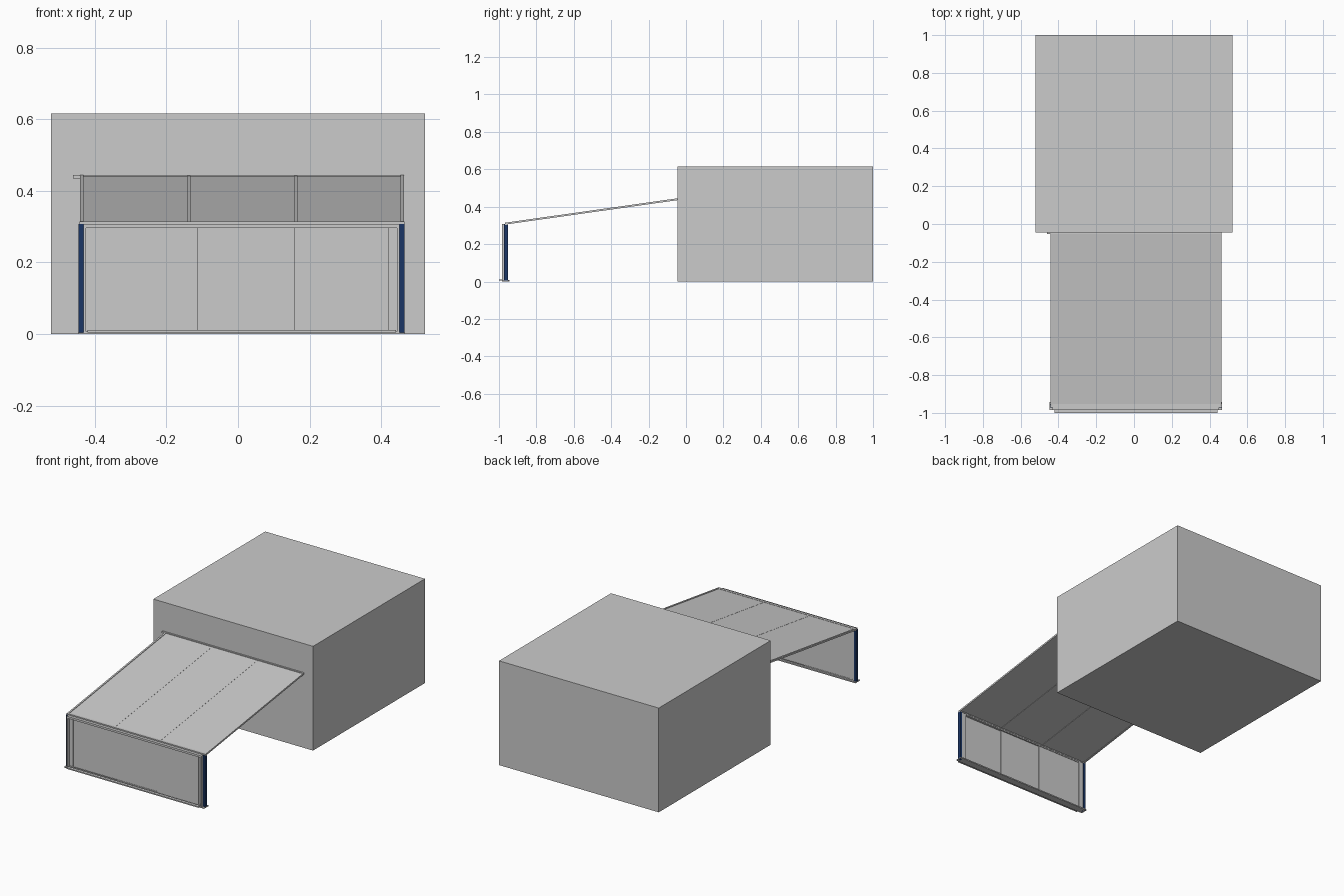
import bpy, bmesh

if "Cube" in bpy.data.objects:
    bpy.data.objects.remove(bpy.data.objects["Cube"])

navy = bpy.data.materials.new("navy")
navy.diffuse_color = (0.01, 0.035, 0.13, 1)
navy.use_nodes = True
navy.node_tree.nodes["Principled BSDF"].inputs["Base Color"].default_value = navy.diffuse_color


def prism(name, x0, x1, profile, mat=None):
    """Extrude a (y, z) profile from x0 to x1."""
    bm = bmesh.new()
    face = bm.faces.new([bm.verts.new((x0, y, z)) for y, z in profile])
    ext = bmesh.ops.extrude_face_region(bm, geom=[face])
    verts = [g for g in ext["geom"] if isinstance(g, bmesh.types.BMVert)]
    bmesh.ops.translate(bm, verts=verts, vec=(x1 - x0, 0, 0))
    bmesh.ops.recalc_face_normals(bm, faces=bm.faces)
    me = bpy.data.meshes.new(name)
    bm.to_mesh(me)
    bm.free()
    ob = bpy.data.objects.new(name, me)
    bpy.context.collection.objects.link(ob)
    if mat:
        me.materials.append(mat)
    return ob


def box(name, x0, x1, y0, y1, z0, z1, mat=None):
    return prism(name, x0, x1, [(y0, z0), (y1, z0), (y1, z1), (y0, z1)], mat)


Y0, Z0, Y1, Z1 = -0.963, 0.309, -0.045, 0.439   # roof slope, top line


def sloped(name, x0, x1, low, high):
    """Strip following the roof slope between two height offsets."""
    return prism(name, x0, x1, [(Y0, Z0 + low), (Y1, Z1 + low),
                                (Y1, Z1 + high), (Y0, Z0 + high)])


# House volume
box("house", -0.522, 0.522, -0.045, 1.0, 0, 0.616)

# Roof panels, rafters and cover strips
seams = [-0.437, -0.137, 0.161, 0.459]
for i in range(3):
    sloped(f"roof_panel_{i}", seams[i], seams[i + 1], -0.002, 0.003)
for i, x in enumerate(seams):
    edge = i in (0, 3)
    sloped(f"rafter_{i}", x - 0.005, x + 0.005, -0.004, 0.006 if edge else 0.0038)

# Wall rail and front gutter beam
box("wall_rail", -0.461, 0.463, -0.054, -0.045, 0.435, 0.445)
box("eaves_beam", -0.443, 0.465, -0.968, -0.953, 0.303, 0.315)

# Corner posts
cx = 0.01
for side, s in (("left", -1), ("right", 1)):
    a, b = sorted((cx + s * 0.441, cx + s * 0.455))
    box(f"{side}_post", a, b, -0.972, -0.953, 0, 0.308, navy)
    a, b = sorted((cx + s * 0.411, cx + s * 0.441))
    box(f"{side}_frame_jamb", a, b, -0.966, -0.955, 0.006, 0.308)
    a, b = sorted((cx + s * 0.434, cx + s * 0.441))
    box(f"{side}_frame_lip", a, b, -0.985, -0.966, 0.006, 0.308)
    box(f"{side}_post_foot", min(a, cx + s * 0.457), max(b, cx + s * 0.457),
        -0.985, -0.943, 0, 0.005)

# Frame head with overhanging lip, floor track and sill
box("frame_head", -0.431, 0.451, -0.985, -0.955, 0.296, 0.308)
box("floor_track", -0.431, 0.451, -0.985, -0.943, 0, 0.007)
box("sill", -0.421, 0.441, -1.0, -0.985, 0.005, 0.012)
for i, y in enumerate((-0.984, -0.97, -0.956)):
    box(f"track_rib_{i}", -0.421, 0.441, y, y + 0.002, 0.007, 0.012)

# Sliding door panels, staggered in depth, with end strips
doors = [(-0.401, -0.111, -0.962), (-0.113, 0.159, -0.967), (0.156, 0.422, -0.972)]
for i, (a, b, y) in enumerate(doors):
    box(f"sliding_panel_{i}", a, b, y, y + 0.004, 0.007, 0.297)
